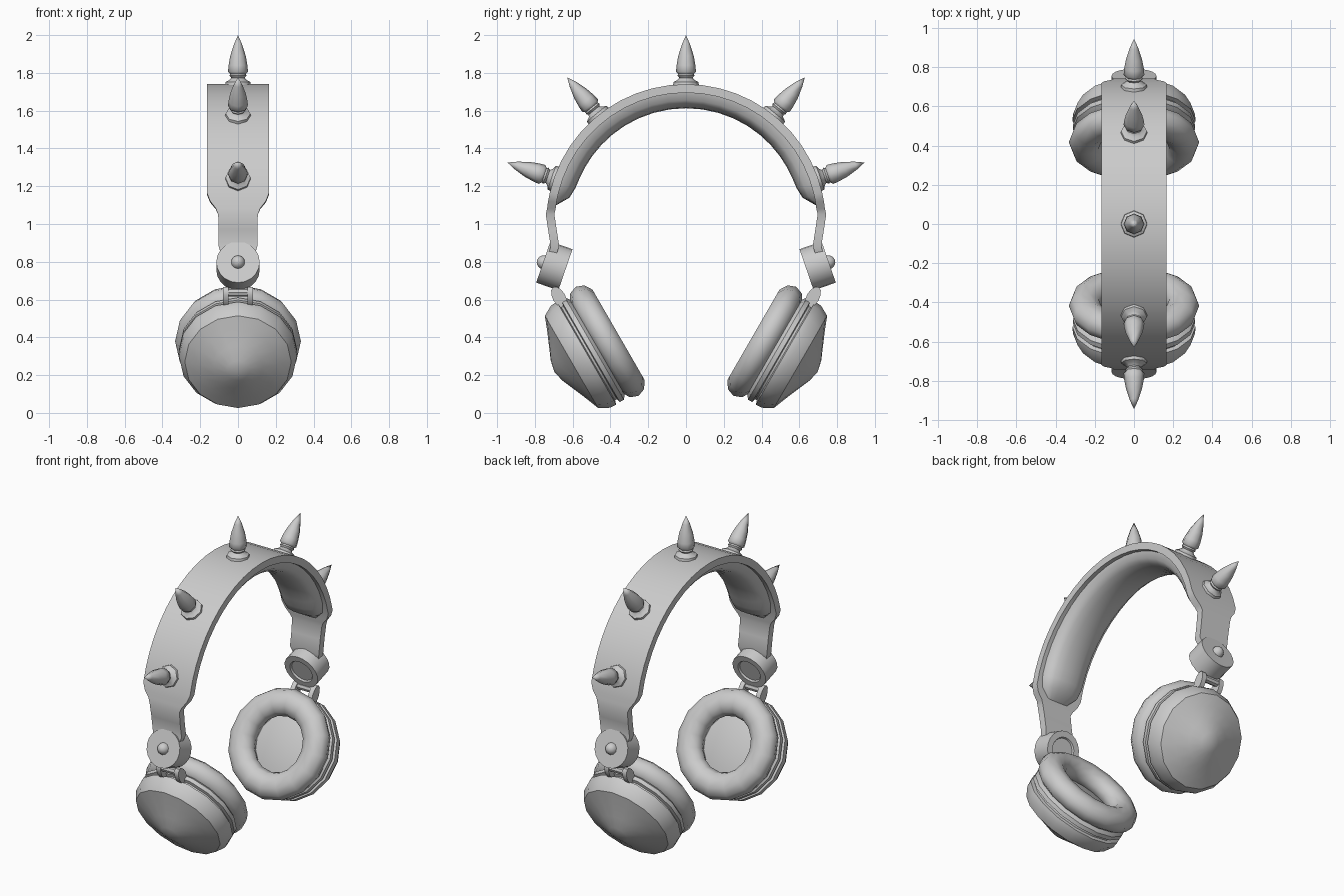
import bpy, bmesh
from math import sin, cos, pi, radians, sqrt
from mathutils import Vector, Matrix

cube = bpy.data.objects.get("Cube")
if cube:
    bpy.data.objects.remove(cube, do_unlink=True)

grey = bpy.data.materials.new("plain_grey")
grey.use_nodes = True
grey.diffuse_color = (0.6, 0.6, 0.6, 1)
grey.node_tree.nodes["Principled BSDF"].inputs["Base Color"].default_value = (0.6, 0.6, 0.6, 1)

HUB = Vector((0, 0, 1.0))    # centre of the headband arc
RADIUS = 0.74


def radial(deg):
    """Unit vector in the band plane, measured from straight up towards +y."""
    return Vector((0, sin(radians(deg)), cos(radians(deg))))


def finish(name, bm, angle=40):
    bmesh.ops.remove_doubles(bm, verts=bm.verts, dist=0.0005)
    bmesh.ops.recalc_face_normals(bm, faces=bm.faces)
    mesh = bpy.data.meshes.new(name)
    bm.to_mesh(mesh)
    bm.free()
    ob = bpy.data.objects.new(name, mesh)
    bpy.context.collection.objects.link(ob)
    mesh.materials.append(grey)
    bpy.ops.object.select_all(action='DESELECT')
    ob.select_set(True)
    bpy.context.view_layer.objects.active = ob
    bpy.ops.object.shade_smooth_by_angle(angle=radians(angle))
    return ob


def skin(name, rings, closed, caps, angle=40):
    """Join successive rings of points with quads."""
    bm = bmesh.new()
    rows = [[bm.verts.new(p) for p in ring] for ring in rings]
    n = len(rows[0])
    for a, b in zip(rows, rows[1:]):
        for i in range(n if closed else n - 1):
            j = (i + 1) % n
            bm.faces.new((a[i], a[j], b[j], b[i]))
    if caps:
        bm.faces.new(rows[0])
        bm.faces.new(rows[-1])
    return finish(name, bm, angle)


def lathe(name, profile, sides, origin, axis, angle=40):
    """Revolve (radius, height) points about an axis through origin."""
    frame = Matrix.Translation(origin) @ axis.to_track_quat('Z', 'X').to_matrix().to_4x4()
    rings = [[frame @ Vector((r * cos(2 * pi * i / sides), r * sin(2 * pi * i / sides), h))
              for i in range(sides)] for r, h in profile]
    return skin(name, rings, True, False, angle)


# Headband: one strip with wide arc, tapered shoulders and narrow arms
half = [(HUB + RADIUS * radial(a), radial(a), 0.165) for a in range(0, 78, 7)]
for a, w in ((80.5, 0.148), (83.5, 0.118)):
    half.append((HUB + RADIUS * radial(a), radial(a), w))
for y, z, w in ((0.742, 1.05, 0.105), (0.73, 0.97, 0.102), (0.716, 0.88, 0.102), (0.73, 0.84, 0.09)):
    half.append((Vector((0, y, z)), radial(93), w))


def flip(v):
    return Vector((v.x, -v.y, v.z))


stations = [(flip(p), flip(n), w) for p, n, w in reversed(half[1:])] + half
rings = []
for p, n, w in stations:
    side, inner = Vector((w, 0, 0)), p - 0.045 * n
    rings.append([p - side, p + side, inner + side, inner - side])
skin("headband", rings, True, True, 35)

# Cushion under the headband: domed section, rounded ends
rings = []
steps, reach = 24, 82
for i in range(steps + 1):
    t = -1 + 2 * i / steps
    t = sin(t * pi / 2) * 0.35 + t * 0.65
    edge = min(1, (1 - abs(t)) / 0.16)
    swell = sqrt(max(0, 1 - (1 - edge) ** 2))
    d = radial(t * reach)
    ring = []
    for k in range(9):
        u = pi * k / 8
        x = 0.14 * cos(u) * (0.5 + 0.5 * swell)
        depth = 0.085 * sin(u) ** 0.7 * swell if 0 < k < 8 else 0
        ring.append(HUB + d * (RADIUS - 0.042 - depth) + Vector((x, 0, 0)))
    rings.append(ring)
skin("headband_cushion", rings, False, False, 60)

# Spikes along the crown
spike = [(0, -0.015), (0.07, -0.015), (0.066, 0.012), (0.045, 0.022), (0.036, 0.034),
         (0.045, 0.045), (0.041, 0.054), (0.053, 0.066), (0.05, 0.1), (0.041, 0.15),
         (0.022, 0.21), (0, 0.26)]
for i, a in enumerate((-71, -39, 0, 39, 71)):
    lathe(f"spike_{i + 1}", spike, 8, HUB + RADIUS * radial(a), radial(a), 50)

# Ear cups and their joints, front and back
shell = [(0, 0.22), (0.27, 0.22), (0.3, 0.24), (0.312, 0.25), (0.312, 0.275), (0.292, 0.28),
         (0.292, 0.292), (0.314, 0.298), (0.312, 0.335), (0.282, 0.39), (0.21, 0.418),
         (0.13, 0.452), (0.06, 0.482), (0, 0.495)]
ring_pad = [(0.25 + 0.083 * cos(2 * pi * k / 10), 0.172 + 0.073 * sin(2 * pi * k / 10))
            for k in range(11)]
for s, label in ((-1, "front"), (1, "back")):
    out = Vector((0, s * cos(pi / 6), -0.5))          # cup axis, outward and down
    along = Vector((0, s * 0.5, cos(pi / 6)))         # cup plane, towards the top
    centre = along * 0.537
    lathe(label + "_cup_shell", shell, 16, centre, out, 35)
    lathe(label + "_ear_pad", ring_pad, 16, centre, out, 80)

    # Pivot drum with recessed inner face and domed rivet
    tilt = radial(s * 71)
    hub = Vector((0, s * 0.697, 0.778))
    drum = [(0, 0.062), (0.115, 0.062), (0.115, -0.062), (0.078, -0.062),
            (0.072, -0.052), (0, -0.052)]
    lathe(label + "_pivot", drum, 20, hub, tilt, 35)
    rivet = [(0.038 * cos(k * pi / 8), 0.055 + 0.042 * sin(k * pi / 8)) for k in range(5)]
    lathe(label + "_rivet", rivet, 10, hub, tilt, 60)

    # Paired hinge lugs and the pin between them
    root = Vector((0, s * 0.672, 0.612))
    for x, hand in ((-0.064, "right"), (0.064, "left")):
        rings = []
        for dx in (-0.015, 0.015):
            rings.append([root + Vector((x + dx, 0, 0)) + out * 0.034 * cos(k * pi / 6)
                          + along * 0.062 * sin(k * pi / 6) for k in range(12)])
        skin(f"{label}_{hand}_hinge_lug", rings, True, True)
    pin = [(0, -0.06), (0.022, -0.06), (0.022, 0.06), (0, 0.06)]
    lathe(label + "_hinge_pin", pin, 8, root + along * 0.03, Vector((1, 0, 0)))
